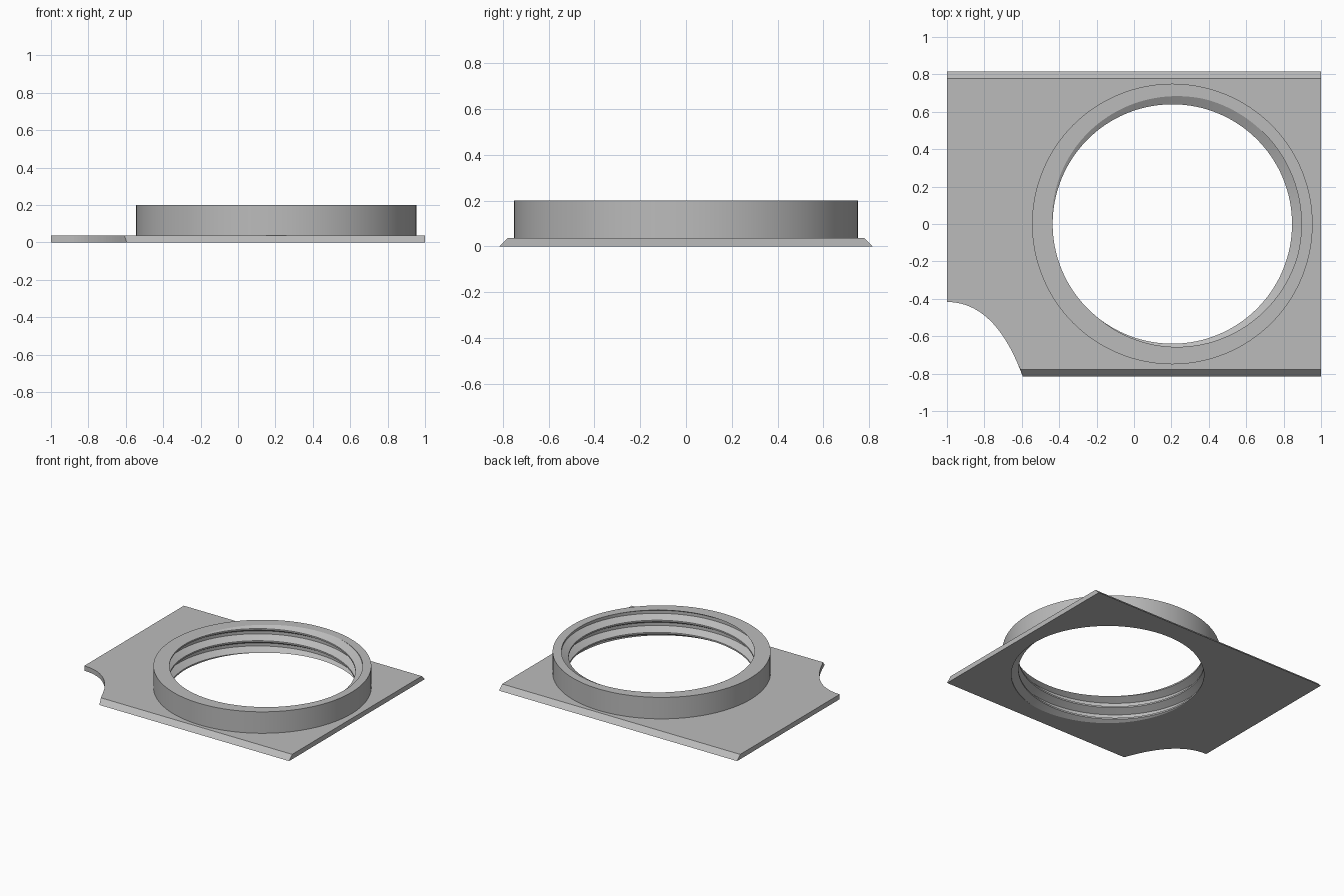
import bpy, bmesh
from math import pi, tau, cos, sin, radians

if "Cube" in bpy.data.objects:
    bpy.data.objects.remove(bpy.data.objects["Cube"], do_unlink=True)

SEGMENTS = 128
CENTRE_X = 0.205          # axis of the opening
OUTER, ROOT, CREST = 0.75, 0.69, 0.64
HEIGHT, PLATE = 0.2, 0.037
PITCH = 0.092
START = radians(30)       # angle where the groove meets the top rim

grey = bpy.data.materials.new("plain grey")
grey.use_nodes = True
grey.diffuse_color = (0.5, 0.5, 0.5, 1)
grey.node_tree.nodes["Principled BSDF"].inputs["Base Color"].default_value = (0.5, 0.5, 0.5, 1)


def make_object(name, bm):
    bmesh.ops.recalc_face_normals(bm, faces=bm.faces)
    mesh = bpy.data.meshes.new(name)
    bm.to_mesh(mesh)
    bm.free()
    obj = bpy.data.objects.new(name, mesh)
    bpy.context.collection.objects.link(obj)
    mesh.materials.append(grey)
    return obj


def activate(obj):
    bpy.ops.object.select_all(action='DESELECT')
    obj.select_set(True)
    bpy.context.view_layer.objects.active = obj


# Plate: notched outline, with front and back edges sloping inward to the top
def notch_point(t):
    a, b, c = (1 - t) ** 2, 2 * t * (1 - t), t * t
    return (-a - 0.74 * b - 0.595 * c, -0.417 * (a + b) - 0.815 * c)


outline = [(1, -0.815), (1, 0.815), (-1, 0.815)]
outline += [notch_point(i / 24) for i in range(25)]
bm = bmesh.new()
bottom = [bm.verts.new((x, y, 0)) for x, y in outline]
top = [bm.verts.new((x - (0.012 if y < -0.8 and x < 0 else 0),
                     max(-0.778, min(0.778, y)), PLATE)) for x, y in outline]
bm.faces.new(bottom)
bm.faces.new(top)
for i in range(len(outline)):
    j = (i + 1) % len(outline)
    bm.faces.new((bottom[i], bottom[j], top[j], top[i]))
plate = make_object("mounting_plate", bm)

# Opening in the plate where the collar sits
bm = bmesh.new()
bmesh.ops.create_cone(bm, cap_ends=True, segments=SEGMENTS, radius1=OUTER,
                      radius2=OUTER, depth=1)
for v in bm.verts:
    v.co.x += CENTRE_X
cutter = make_object("opening_cutter", bm)
cut = plate.modifiers.new("opening", 'BOOLEAN')
cut.object = cutter
cut.solver = 'EXACT'
activate(plate)
bpy.ops.object.modifier_apply(modifier="opening")
bpy.data.objects.remove(cutter, do_unlink=True)


# Collar: ring with a helical thread on its inner wall
def thread_radius(z, angle):
    u = (z - HEIGHT) / PITCH - (angle - START) / tau
    d = abs(u - round(u))
    f = min(1, max(0, (d - 0.125) / 0.3125))
    return ROOT + (CREST - ROOT) * f


corners = sorted((n + s for n in range(-4, 2)
                  for s in (-0.125, 0.125, 0.4375, 0.5625)), reverse=True)


def section(angle):
    points = [(OUTER, 0), (OUTER, HEIGHT)]
    for u in corners:
        z = HEIGHT + PITCH * (u + (angle - START) / tau)
        z = min(HEIGHT, max(0, z))
        points.append((thread_radius(z, angle), z))
    return [(CENTRE_X + r * cos(angle), r * sin(angle), z) for r, z in points]


bm = bmesh.new()
for i in range(SEGMENTS):
    a, b = (section(tau * k / SEGMENTS) for k in (i, i + 1))
    va, vb = ([bm.verts.new(p) for p in s] for s in (a, b))
    for j in range(len(va)):
        k = (j + 1) % len(va)
        bm.faces.new((va[j], vb[j], vb[k], va[k]))
bmesh.ops.remove_doubles(bm, verts=bm.verts, dist=1e-5)
bmesh.ops.dissolve_degenerate(bm, edges=bm.edges, dist=1e-5)
collar = make_object("threaded_collar", bm)
activate(collar)
bpy.ops.object.shade_smooth_by_angle(angle=radians(25))
